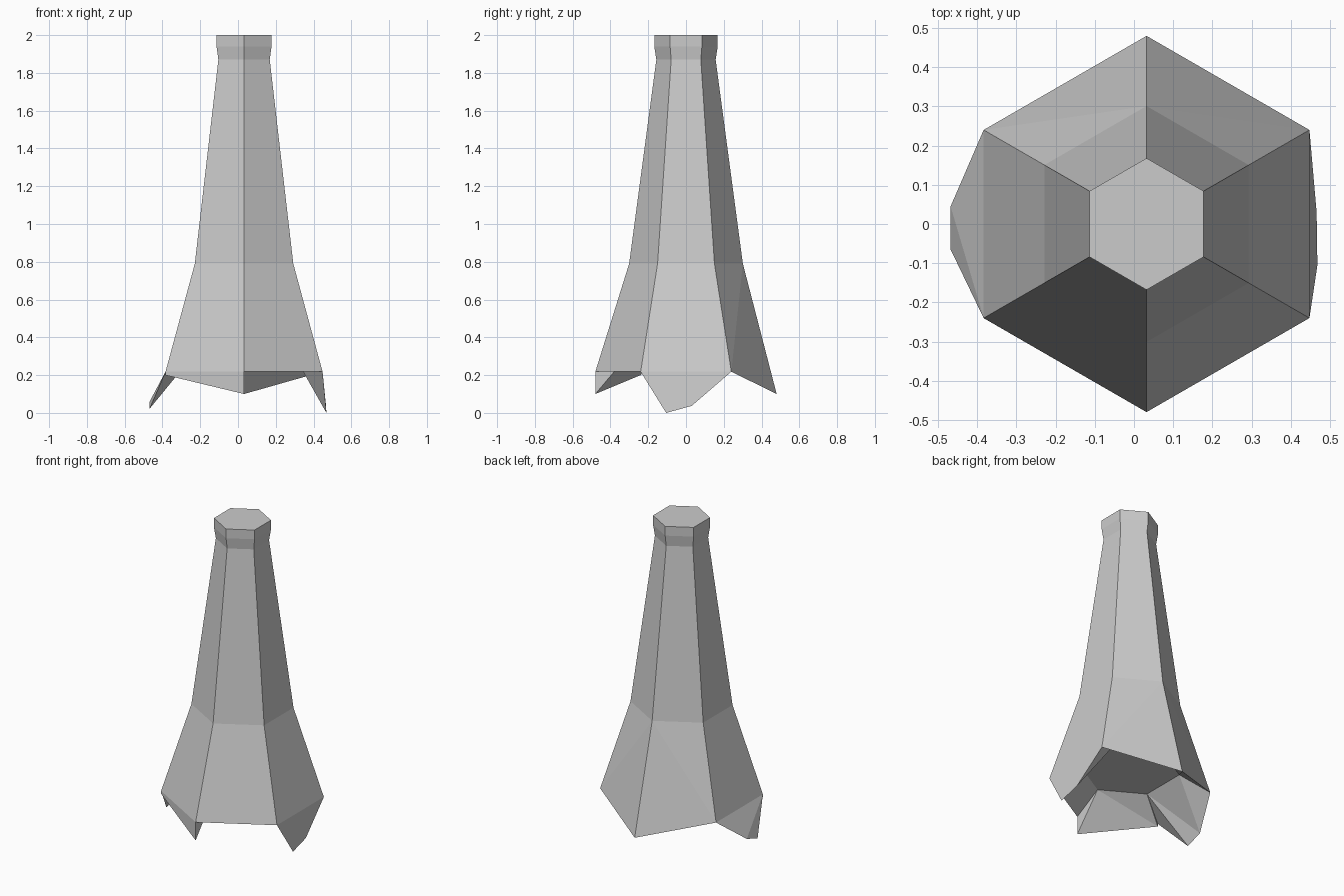
import bpy, bmesh
from math import radians, cos, sin

if "Cube" in bpy.data.objects:
    bpy.data.objects.remove(bpy.data.objects["Cube"])

CX = 0.032
bm = bmesh.new()


def ring(r, z):
    # hexagon ring, corner 1 is at the back and corner 4 at the front
    return [bm.verts.new((CX + r * cos(radians(30 + 60 * k)),
                          r * sin(radians(30 + 60 * k)), z)) for k in range(6)]


# Shaft: lofted hexagons from the collar down to the flared skirt
profile = [(0.168, 2.0), (0.168, 1.94), (0.157, 1.87), (0.301, 0.79), (0.48, 0.218)]
rings = [ring(r, z) for r, z in profile]
skirt = rings[-1]
skirt[1].co.z = 0.10             # back corner hangs lower
bm.faces.new(rings[0])
for up, low in zip(rings, rings[1:]):
    for k in range(6):
        n = (k + 1) % 6
        if low is skirt and k in (0, 1):
            # bent back panels, creased from the upper back corner
            side = 0 if k == 0 else 2
            bm.faces.new((up[1], low[1], low[side]))
            bm.faces.new((up[1], low[side], up[side]))
        else:
            bm.faces.new((up[k], low[k], low[n], up[n]))

# Recessed underside
cap = ring(0.295, 0.32)
bm.faces.new(cap)

# Broken shards hanging from the skirt: side index -> two lower points
shards = {5: [(0.468, -0.105, 0.0), (0.466, 0.03, 0.037)],
          2: [(-0.468, 0.045, 0.06), (-0.468, -0.065, 0.022)],
          3: [(-0.384, -0.24, 0.20), (CX, -0.48, 0.10)]}
for k in range(6):
    n = (k + 1) % 6
    a, b, ca, cb = skirt[k], skirt[n], cap[k], cap[n]
    if k in shards:
        p, q = [bm.verts.new(c) for c in shards[k]]
        outer = ((a, p, b), (p, q, b)) if k == 2 else ((a, p, q), (a, q, b))
        inner = ((a, ca, p), (p, ca, cb), (p, cb, q), (q, cb, b))
        for f in outer + inner:
            bm.faces.new(f)
    else:
        bm.faces.new((a, b, cb, ca))

bmesh.ops.recalc_face_normals(bm, faces=bm.faces)
me = bpy.data.meshes.new("broken_post")
bm.to_mesh(me)
bm.free()
bpy.context.collection.objects.link(bpy.data.objects.new("broken_post", me))
